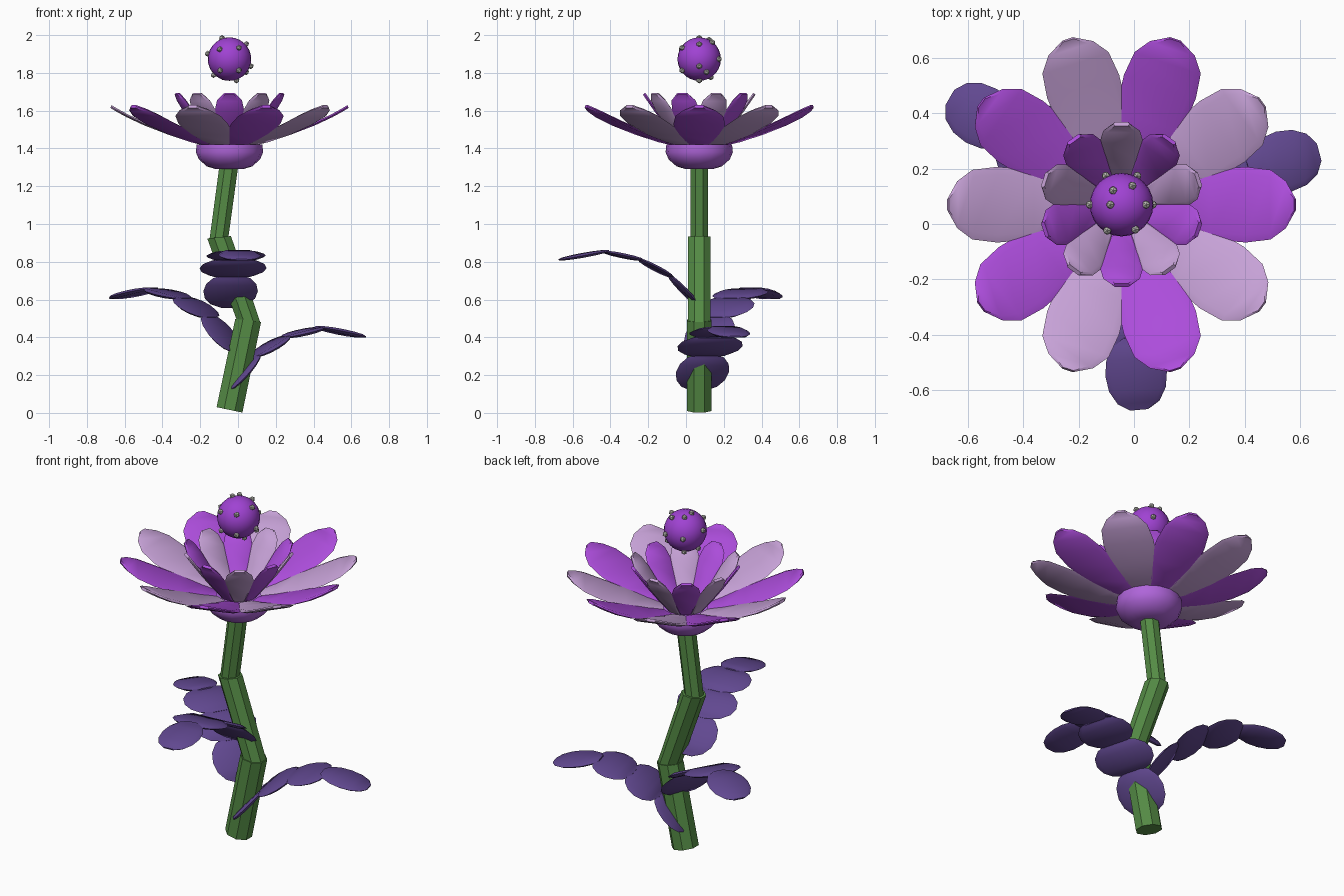
import bpy, bmesh
from math import sin, cos, pi, radians
from mathutils import Vector, Matrix

if "Cube" in bpy.data.objects:
    bpy.data.objects.remove(bpy.data.objects["Cube"])

CENTRE = Vector((-0.045, 0.07, 0))


def material(name, rgb):
    m = bpy.data.materials.new(name)
    m.use_nodes = True
    m.diffuse_color = (*rgb, 1)
    m.node_tree.nodes["Principled BSDF"].inputs["Base Color"].default_value = (*rgb, 1)
    return m


PURPLE = material("vivid purple", (0.42, 0.075, 0.72))
LILAC = material("pale lilac", (0.57, 0.36, 0.68))
VIOLET = material("dark violet", (0.12, 0.065, 0.28))
GREEN = material("stem green", (0.09, 0.26, 0.06))
ORCHID = material("orchid", (0.43, 0.13, 0.70))
BALL = material("ball purple", (0.35, 0.055, 0.65))
GREY = material("stud grey", (0.48, 0.48, 0.44))


def finish(bm, name, mat, angle=40):
    bmesh.ops.recalc_face_normals(bm, faces=bm.faces)
    mesh = bpy.data.meshes.new(name)
    bm.to_mesh(mesh)
    bm.free()
    mesh.materials.append(mat)
    ob = bpy.data.objects.new(name, mesh)
    bpy.context.collection.objects.link(ob)
    bpy.ops.object.select_all(action="DESELECT")
    ob.select_set(True)
    bpy.context.view_layer.objects.active = ob
    if angle:
        bpy.ops.object.shade_smooth_by_angle(angle=radians(angle))
    return ob


def loft(bm, rings):
    """Skin a list of equal point rings and cap both ends."""
    rows = [[bm.verts.new(p) for p in ring] for ring in rings]
    n = len(rows[0])
    for a, b in zip(rows, rows[1:]):
        for i in range(n):
            j = (i + 1) % n
            bm.faces.new((a[i], a[j], b[j], b[i]))
    bm.faces.new(rows[0])
    bm.faces.new(rows[-1])


def blade_section(p, w, t, up):
    """Flat six-point section across y, thin at both edges."""
    side = Vector((0, 1, 0))
    shape = ((-1, 0), (-.8, 1), (.8, 1), (1, 0), (.8, -1), (-.8, -1))
    return [p + side * (w * a) + up * (t * b) for a, b in shape]


# Stem: three straight lengths with mitred joints
def stem_ring(x, z, r, tilt):
    return [Vector((x + r * cos(a), CENTRE.y + r * .95 * sin(a), z + tilt * r * cos(a)))
            for a in [(k + .5) * pi / 4 for k in range(8)]]


stem = (("lower_stem", .074, (-.045, .016, -.21), (.054, .49, -.12)),
        ("middle_stem", .068, (.054, .49, -.12), (-.1, .93, .1)),
        ("upper_stem", .054, (-.1, .93, .1), (-.047, 1.32, 0)))
for name, r, a, b in stem:
    bm = bmesh.new()
    loft(bm, [stem_ring(x, z, r, t) for x, z, t in (a, b)])
    finish(bm, name, GREEN, 0)

# Cup under the petals, turned from a profile
bm = bmesh.new()
profile = ((.07, 1.29), (.12, 1.305), (.162, 1.342), (.178, 1.38), (.174, 1.42))
loft(bm, [[CENTRE + Vector((r * cos(k * pi / 8), r * sin(k * pi / 8), z))
           for k in range(16)] for r, z in profile])
finish(bm, "flower_cup", ORCHID)

# Two rings of ten petals, each given as distance, half width and height
outer = ((.12, .04, 1.42), (.2, .085, 1.44), (.32, .126, 1.48), (.45, .137, 1.53),
         (.54, .126, 1.572), (.595, .085, 1.602), (.628, .025, 1.622))
inner = ((.09, .03, 1.42), (.17, .06, 1.52), (.23, .078, 1.6),
         (.268, .066, 1.655), (.292, .03, 1.69))


def petal_ring(name, outline, start, slope, colours):
    for k in range(10):
        bm = bmesh.new()
        up = Vector((-sin(slope), 0, cos(slope)))
        loft(bm, [blade_section(Vector((r, 0, z)), w, .008, up) for r, w, z in outline])
        turn = Matrix.Translation(CENTRE) @ Matrix.Rotation(start + k * pi / 5, 4, "Z")
        bm.transform(turn)
        finish(bm, f"{name}_{k + 1}", colours[k % 2])


petal_ring("outer_petal", outer, 0, radians(22), (PURPLE, LILAC))
petal_ring("inner_petal", inner, radians(18), radians(54), (LILAC, PURPLE))

# Leaves: four overlapping rounded plates along an arching path
path = [Vector(p) for p in ((0, 0, 0), (.15, 0, .17), (.31, 0, .265), (.5, 0, .31), (.73, 0, .263))]
widths = (.145, .178, .158, .112)
plate = ((0, .3), (.1, .68), (.28, .92), (.5, 1), (.72, .92), (.9, .68), (1, .3))


def leaf(name, base, azimuth, rise):
    bm = bmesh.new()
    for a, b, w in zip(path, path[1:], widths):
        d = b - a
        up = Vector((-d.z, 0, d.x)).normalized()
        back = a - d * .12
        loft(bm, [blade_section(back + d * (1.14 * u), w * s, .013 * s, up) for u, s in plate])
    bm.transform(Matrix.Translation(base) @ Matrix.Rotation(radians(azimuth), 4, "Z")
                 @ Matrix.Diagonal((1, 1, rise, 1)))
    finish(bm, name, VIOLET)


leaf("front_leaf", (-.045, .06, .575), -85, .9)
leaf("left_leaf", (-.04, .07, .14), 15, 1)
leaf("right_leaf", (-.03, .09, .345), 150, 1)

# Floating ball with small studs
ball_centre = CENTRE + Vector((0, 0, 1.873))
bm = bmesh.new()
bmesh.ops.create_uvsphere(bm, u_segments=24, v_segments=14, radius=.115,
                          matrix=Matrix.Translation(ball_centre))
finish(bm, "ball", BALL)

studs = ((-4, 0, 11), (-12, 0, 3), (-3, 5, 10), (4, 7, 9), (9, 0, 8), (12, 0, -4),
         (-5, -9, 5), (5, -9, 6), (-6, 11, 0), (6, 11, 0), (5, -9, -6), (-5, -9, -6),
         (-9, 0, -9), (4, 0, -12), (-4, 7, -11), (9, 4, -7))
bm = bmesh.new()
for s in studs:
    spot = ball_centre + Vector(s).normalized() * .119
    bmesh.ops.create_icosphere(bm, subdivisions=1, radius=.016,
                               matrix=Matrix.Translation(spot))
finish(bm, "ball_studs", GREY, 0)
